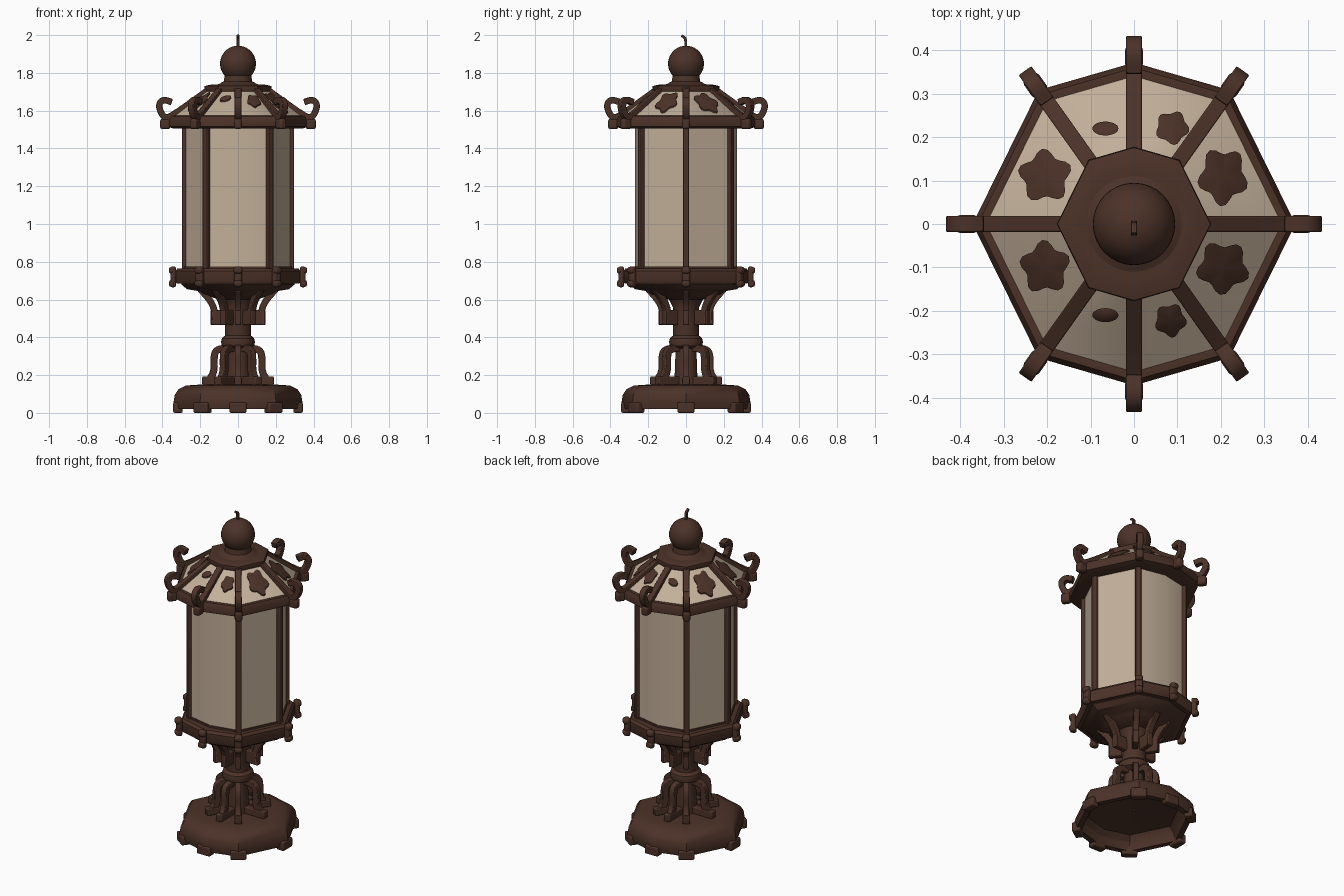
import bpy, bmesh, math
from mathutils import Vector, Matrix

if "Cube" in bpy.data.objects:
    bpy.data.objects.remove(bpy.data.objects["Cube"])


def material(name, rgb):
    m = bpy.data.materials.new(name)
    m.diffuse_color = (*rgb, 1)
    m.use_nodes = True
    m.node_tree.nodes["Principled BSDF"].inputs["Base Color"].default_value = m.diffuse_color
    return m


BROWN = material("dark_brown_iron", (0.072, 0.032, 0.021))
GLASS = material("cream_glass", (0.54, 0.43, 0.32))

# Uneven octagon shared by the whole lantern
OCT = [(1, 0), (.59, .83), (0, 1), (-.59, .83), (-1, 0), (-.59, -.83), (0, -1), (.59, -.83)]
DIRS = [math.atan2(y, x) for x, y in OCT]
REACH = [math.hypot(x, y) for x, y in OCT]
POSTS = [0, 1, 3, 4, 5, 7]


def finish(name, bm, mat, bevel=0):
    bmesh.ops.recalc_face_normals(bm, faces=bm.faces[:])
    me = bpy.data.meshes.new(name)
    bm.to_mesh(me)
    bm.free()
    me.materials.append(mat)
    for p in me.polygons:
        p.use_smooth = True
    me.set_sharp_from_angle(angle=math.radians(32))
    ob = bpy.data.objects.new(name, me)
    bpy.context.collection.objects.link(ob)
    if bevel:
        b = ob.modifiers.new("soft_edges", 'BEVEL')
        b.width, b.segments = bevel, 2
    return ob


def loft(name, rings, mat, outline=OCT, bevel=0, close=False):
    """Stack scaled outlines given as (radius, z); close joins last ring to first."""
    bm = bmesh.new()
    vs = [[bm.verts.new((x * r, y * r, z)) for x, y in outline] for r, z in rings]
    n = len(outline)
    pairs = list(zip(vs, vs[1:])) + ([(vs[-1], vs[0])] if close else [])
    for a, b in pairs:
        for i in range(n):
            bm.faces.new((a[i], a[(i + 1) % n], b[(i + 1) % n], b[i]))
    if not close:
        bm.faces.new(vs[0])
        bm.faces.new(vs[-1])
    return finish(name, bm, mat, bevel)


def circle(n=32):
    return [(math.cos(math.tau * i / n), math.sin(math.tau * i / n)) for i in range(n)]


def soften(pts, times=2):
    """Round the corners of a path, keeping its ends."""
    for _ in range(times):
        out = [pts[0]]
        for a, b in zip(pts, pts[1:]):
            out += [a.lerp(b, .25), a.lerp(b, .75)]
        pts = out + [pts[-1]]
    return pts


def bars(name, path, thick, width, angles=DIRS, bevel=.006):
    """Sweep a flat bar along an (r, z) path, repeated around the axis."""
    pts = soften([Vector(p) for p in path])
    bm = bmesh.new()
    for ang in angles:
        rot = Matrix.Rotation(ang, 3, 'Z')
        rows = []
        for i, p in enumerate(pts):
            t = (pts[min(i + 1, len(pts) - 1)] - pts[max(i - 1, 0)]).normalized()
            nrm = Vector((-t.y, t.x)) * thick / 2
            rows.append([bm.verts.new(rot @ Vector((p.x + s * nrm.x, w * width / 2, p.y + s * nrm.y)))
                         for s, w in ((1, 1), (1, -1), (-1, -1), (-1, 1))])
        for a, b in zip(rows, rows[1:]):
            for i in range(4):
                bm.faces.new((a[i], a[(i + 1) % 4], b[(i + 1) % 4], b[i]))
        bm.faces.new(rows[0])
        bm.faces.new(rows[-1])
    return finish(name, bm, BROWN, bevel)


def blocks(name, radius, z, size, bevel=.008, which=range(8)):
    """Boxes at the octagon corners, turned to face outward."""
    bm = bmesh.new()
    for i in which:
        m = (Matrix.Rotation(DIRS[i], 4, 'Z') @ Matrix.Translation((radius * REACH[i], 0, z))
             @ Matrix.Diagonal((*size, 1)))
        bmesh.ops.create_cube(bm, size=1, matrix=m)
    return finish(name, bm, BROWN, bevel)


def ball(name, r, z):
    bm = bmesh.new()
    bmesh.ops.create_uvsphere(bm, u_segments=32, v_segments=20, radius=r,
                              matrix=Matrix.Translation((0, 0, z)))
    return finish(name, bm, BROWN)


# Hollow stepped base with feet
loft("base", [(.30, .02), (.335, .02), (.342, .05), (.335, .095), (.315, .125), (.275, .145),
              (.20, .15), (.01, .152), (.01, .11), (.26, .10), (.29, .07)], BROWN, close=True)
blocks("base_feet", .318, .028, (.05, .09, .056))

# Column with collar
loft("column", [(.065, .14), (.06, .2), (.055, .34), (.085, .355), (.09, .375), (.085, .395),
                (.068, .41), (.07, .56), (.09, .60), (.13, .65)], BROWN, circle())

# Scroll brackets around the lower column
bars("lower_bracket_feet", [(.04, .17), (.19, .17)], .045, .04)
bars("lower_brackets", [(.155, .17), (.125, .22), (.128, .29), (.118, .335), (.05, .345)], .038, .034)
bars("upper_bracket_knobs", [(.05, .505), (.145, .505)], .08, .034, bevel=.015)
bars("upper_brackets", [(.12, .49), (.125, .55), (.15, .60), (.20, .655)], .035, .034)

# Dish and rail below the glass
loft("lantern_dish", [(.10, .60), (.19, .63), (.21, .645), (.27, .655), (.30, .68), (.30, .72)], BROWN)
loft("lower_rail", [(.24, .685), (.325, .685), (.333, .70), (.333, .75), (.32, .765), (.24, .765)],
     BROWN, close=True)
blocks("lower_rail_knobs", .343, .72, (.03, .042, .11), .01)
blocks("lower_rail_knob_ends", .349, .685, (.035, .045, .035), .012)
blocks("lower_rail_knob_tops", .349, .755, (.035, .045, .035), .012)

# Glass body, bowed at front and back, with six corner posts
BODY = [(x, y * (.955 if x == 0 else 1)) for x, y in OCT]
loft("glass_body", [(.284, .75), (.284, 1.52)], GLASS, BODY)
blocks("corner_posts", .282, 1.13, (.03, .034, .76), .005, POSTS)
loft("glass_bottom_trim", [(.27, .755), (.292, .755), (.292, .775), (.27, .775)], BROWN, BODY, close=True)

# Eaves rail and soffit
loft("eaves_rail", [(.20, 1.505), (.34, 1.505), (.37, 1.515), (.372, 1.55), (.36, 1.572),
                    (.335, 1.574), (.20, 1.53)], BROWN, close=True)
blocks("eaves_knobs", .385, 1.53, (.055, .042, .056), .012)

# Sloping roof glass
R0, Z0, R1, Z1 = .352, 1.565, .16, 1.712
loft("roof_glass", [(R0, Z0), (R1, Z1)], GLASS)


def roof_z(x, y):
    """Height of the sloping roof above a plan position."""
    s = 0
    for (ax, ay), (bx, by) in zip(OCT, OCT[1:] + OCT[:1]):
        nx, ny = by - ay, ax - bx
        s = max(s, (nx * x + ny * y) / (nx * ax + ny * ay))
    return Z0 + (R0 - s) / (R0 - R1) * (Z1 - Z0)


# Leafy ornaments lying on the roof
bm = bmesh.new()
for cx, cy, rx, ry, wave in [(.205, .11, .052, .06, .16), (-.205, .11, .055, .055, .16),
                             (.205, -.10, .055, .055, .16), (-.205, -.10, .052, .055, .16),
                             (.088, .222, .036, .036, .12), (.084, -.222, .034, .036, .12),
                             (-.066, .22, .03, .016, 0), (-.066, -.21, .03, .016, 0)]:
    top, low = [], []
    for i in range(30):
        a = math.tau * i / 30
        k = 1 + wave * math.cos(5 * a + cx * 9)
        x, y = cx + rx * k * math.cos(a), cy + ry * k * math.sin(a)
        z = roof_z(x, y)
        top.append(bm.verts.new((x, y, z + .008)))
        low.append(bm.verts.new((x, y, z - .01)))
    mid = bm.verts.new((cx, cy, roof_z(cx, cy) + .02))
    for i in range(30):
        j = (i + 1) % 30
        bm.faces.new((top[i], top[j], mid))
        bm.faces.new((low[i], low[j], top[j], top[i]))
    bm.faces.new(low)
finish("roof_ornaments", bm, BROWN)

# Roof ribs ending in upturned hooks
bars("roof_ribs", [(.15, 1.715), (.345, 1.575), (.385, 1.56), (.41, 1.59), (.42, 1.635),
                   (.395, 1.66), (.35, 1.645)], .034, .036)

# Cap, ball finial and bent spike
loft("roof_cap", [(.14, 1.695), (.172, 1.70), (.178, 1.712), (.176, 1.73), (.15, 1.737), (.13, 1.738)],
     BROWN)
loft("finial_neck", [(.13, 1.73), (.10, 1.742), (.075, 1.755), (.07, 1.79)], BROWN, circle())
ball("finial_ball", .095, 1.849)
bars("finial_spike", [(0, 1.93), (.002, 1.97), (.004, 1.985), (.024, 1.997)], .014, .014,
     [-math.pi / 2], .003)
